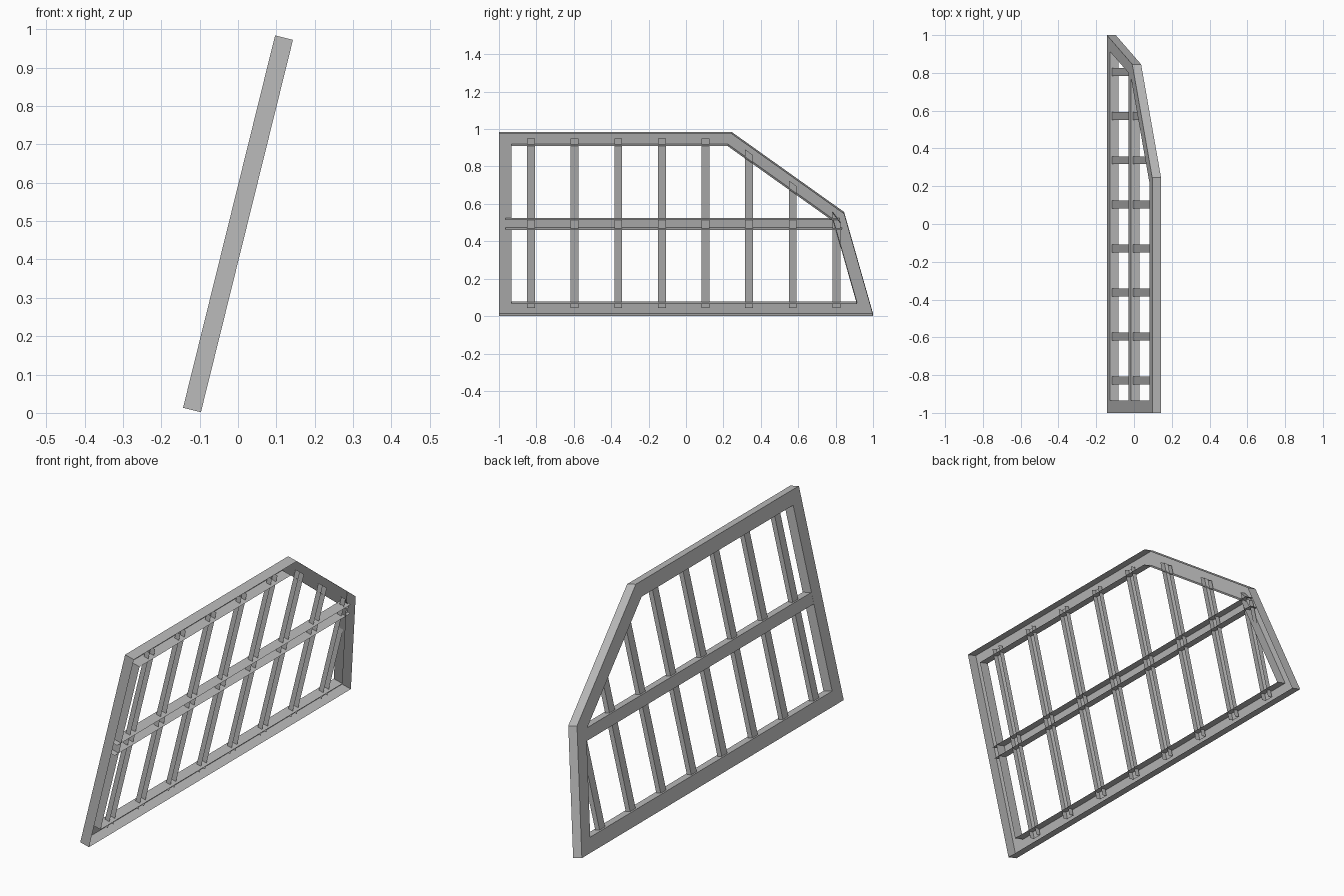
import bpy, bmesh, math
from mathutils import Vector

cube = bpy.data.objects.get("Cube")
if cube:
    bpy.data.objects.remove(cube)

grey = bpy.data.materials.new("grey_metal")
grey.use_nodes = True
colour = (0.5, 0.5, 0.5, 1)
grey.diffuse_color = colour
grey.node_tree.nodes["Principled BSDF"].inputs["Base Color"].default_value = colour

# Panel plane leans towards +x: slope direction and thickness direction
LEAN = math.atan2(0.24, 0.971)
SLOPE = Vector((math.sin(LEAN), 0, math.cos(LEAN)))
NORMAL = Vector((math.cos(LEAN), 0, -math.sin(LEAN)))
MID = Vector((0, 0, 0.493))
HALF = 0.024      # half the panel thickness
WIDTH = 0.066     # frame face width
OUTLINE = [(-1, 0), (1, 0), (0.845, 0.56), (0.245, 1), (-1, 1)]


def place(y, v, t):
    return MID + SLOPE * (v - 0.5) + NORMAL * t + Vector((0, y, 0))


def channel(name, outline, half, border=0):
    """Sheet channel: a face plate with side walls, open on the +x side."""
    bm = bmesh.new()
    plate = bm.faces.new([bm.verts.new(place(y, v, -half)) for y, v in outline])
    plate.normal_update()
    if plate.normal.dot(NORMAL) > 0:
        plate.normal_flip()
    if border:
        bmesh.ops.inset_region(bm, faces=[plate], thickness=border,
                               use_even_offset=True, use_boundary=True)
        bmesh.ops.delete(bm, geom=[plate], context='FACES')
    # Short edges are the open ends of bars
    rims = [e for e in bm.edges if e.is_boundary and e.calc_length() > 0.07]
    walls = bmesh.ops.extrude_edge_only(bm, edges=rims)
    moved = [g for g in walls["geom"] if isinstance(g, bmesh.types.BMVert)]
    bmesh.ops.translate(bm, verts=moved, vec=NORMAL * 2 * half)
    bmesh.ops.recalc_face_normals(bm, faces=bm.faces)
    bm.faces.ensure_lookup_table()
    flat = next(f for f in bm.faces if abs(f.normal.dot(NORMAL)) > 0.9)
    if flat.normal.dot(NORMAL) > 0:
        bmesh.ops.reverse_faces(bm, faces=bm.faces)
    mesh = bpy.data.meshes.new(name)
    bm.to_mesh(mesh)
    bm.free()
    mesh.materials.append(grey)
    obj = bpy.data.objects.new(name, mesh)
    bpy.context.collection.objects.link(obj)


def line_at(y, a, b):
    return a[1] + (b[1] - a[1]) * (y - a[0]) / (b[0] - a[0])


def bar_top(y):
    """Height at which an upright ends, halfway across the frame face."""
    gap = WIDTH / 2
    sloped = line_at(y, OUTLINE[3], OUTLINE[2]) - gap * 1.24
    steep = line_at(y + gap * 1.04, OUTLINE[2], OUTLINE[1])
    return min(1 - gap, sloped, steep)


# Outer frame with a rectangular start and a cut-off far corner
channel("outer_frame", OUTLINE, HALF, WIDTH)

# Middle rail
channel("middle_rail", [(-0.965, 0.473), (0.835, 0.473), (0.82, 0.527), (-0.965, 0.527)],
        HALF - 0.0004)

# Evenly spaced uprights
for i in range(8):
    left = -0.85 + i * 0.2333
    right = left + 0.042
    channel(f"upright_bar_{i + 1}",
            [(left, WIDTH / 2), (right, WIDTH / 2),
             (right, bar_top(right)), (left, bar_top(left))], 0.012)
